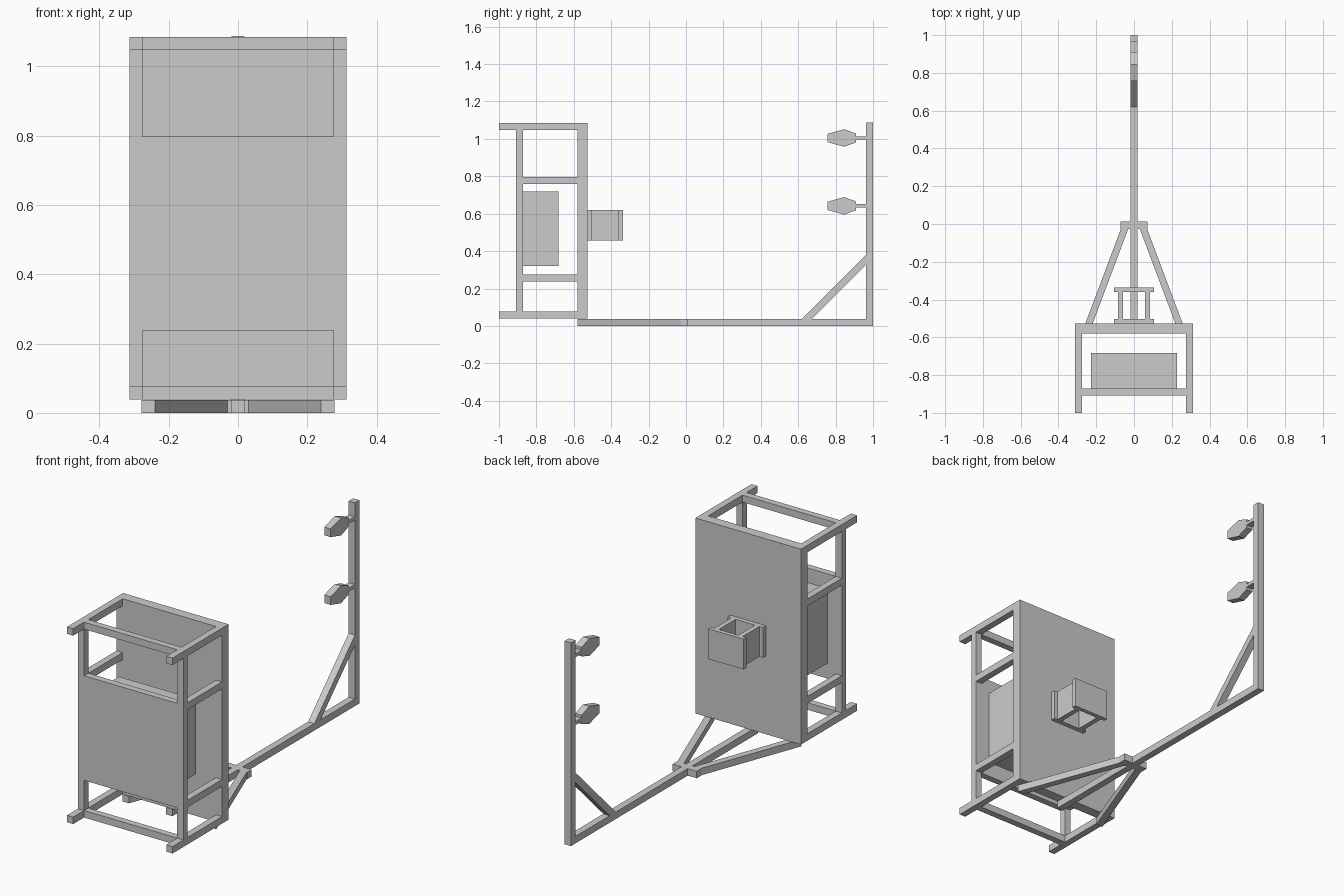
import bpy, bmesh

cube = bpy.data.objects.get("Cube")
if cube:
    bpy.data.objects.remove(cube, do_unlink=True)

grey = bpy.data.materials.new("plain_grey")
grey.use_nodes = True
colour = (0.6, 0.6, 0.6, 1)
grey.diffuse_color = colour
grey.node_tree.nodes["Principled BSDF"].inputs["Base Color"].default_value = colour


def prism(name, outline, axis, low, high):
    """Extrude a flat outline along x (outline in y, z) or z (outline in x, y)."""
    bm = bmesh.new()
    place = (lambda a, b: (low, a, b)) if axis == "x" else (lambda a, b: (a, b, low))
    face = bm.faces.new([bm.verts.new(place(a, b)) for a, b in outline])
    extruded = bmesh.ops.extrude_face_region(bm, geom=[face])
    depth = high - low
    bmesh.ops.translate(bm, verts=[v for v in extruded["geom"] if isinstance(v, bmesh.types.BMVert)],
                        vec=(depth, 0, 0) if axis == "x" else (0, 0, depth))
    bmesh.ops.recalc_face_normals(bm, faces=bm.faces[:])
    mesh = bpy.data.meshes.new(name)
    bm.to_mesh(mesh)
    bm.free()
    mesh.materials.append(grey)
    obj = bpy.data.objects.new(name, mesh)
    bpy.context.collection.objects.link(obj)
    return obj


def box(name, x, y, z):
    outline = [(x[0], y[0]), (x[1], y[0]), (x[1], y[1]), (x[0], y[1])]
    return prism(name, outline, "z", *z)


def pair(name, x, y, z):
    """Matching boxes on the left (+x) and right (-x)."""
    box("left_" + name, x, y, z)
    box("right_" + name, (-x[1], -x[0]), y, z)


BAR = 0.0375
HALF = BAR / 2
OUT, IN = 0.3125, 0.276
FRONT, INNER, REAR, BACK = -0.908, -0.872, -0.581, -0.526
BASE, TOP = 0.039, 1.085
inside = (-IN, IN)
post_y = (FRONT, INNER)

# Cabinet frame
box("back_panel", (-OUT, OUT), (REAR, BACK), (BASE, TOP))
for label, z in (("bottom", (BASE, BASE + BAR)), ("top", (TOP - BAR, TOP))):
    pair(label + "_side_arm", (IN, OUT), (-1, REAR), z)
    box(label + "_front_rail", inside, post_y, z)
pair("front_post", (IN, OUT), post_y, (BASE + BAR, TOP - BAR))
for label, z in (("lower", 0.238), ("upper", 0.76)):
    pair(label + "_side_rail", (IN, OUT), (INNER, REAR), (z, z + BAR))

# Front panel with the box behind it
box("front_panel", inside, post_y, (0.238, 0.798))
box("inner_box", (-0.228, 0.228), (INNER, -0.682), (0.32, 0.72))

# Rear bracket
bracket_z = (0.458, 0.62)
box("bracket_mount_plate", (-0.105, 0.105), (BACK, -0.502), bracket_z)
box("bracket_end_plate", (-0.105, 0.105), (-0.36, -0.337), bracket_z)
pair("bracket_web", (0.057, 0.084), (-0.502, -0.36), bracket_z)

# Floor beam, collar and splayed legs
box("floor_beam", (-HALF, HALF), (REAR, 1), (0, BAR))
pair("collar", (HALF, 0.072), (-0.027, 0.012), (0, BAR))
for side, s in (("left", 1), ("right", -1)):
    leg = [(s * 0.031, -0.027), (s * 0.07, -0.027), (s * 0.278, REAR), (s * 0.239, REAR)]
    prism(side + "_splayed_leg", leg, "z", 0, BAR)

# Mast and diagonal brace
MAST = 1 - BAR
box("mast", (-HALF, HALF), (MAST, 1), (BAR, 1.088))
prism("mast_brace", [(0.62, BAR), (0.672, BAR), (MAST, 0.328), (MAST, 0.38)], "x", -HALF, HALF)

# Lamps on the mast
for label, z in (("lower", 0.642), ("upper", 1.005)):
    head = [(0.757, z - 0.022), (0.845, z - 0.047), (0.909, z - 0.024),
            (0.909, z + 0.024), (0.845, z + 0.047), (0.757, z + 0.022)]
    prism(label + "_lamp_head", head, "x", -HALF, HALF)
    box(label + "_lamp_stem", (-HALF, HALF), (0.909, MAST), (z - 0.009, z + 0.009))
